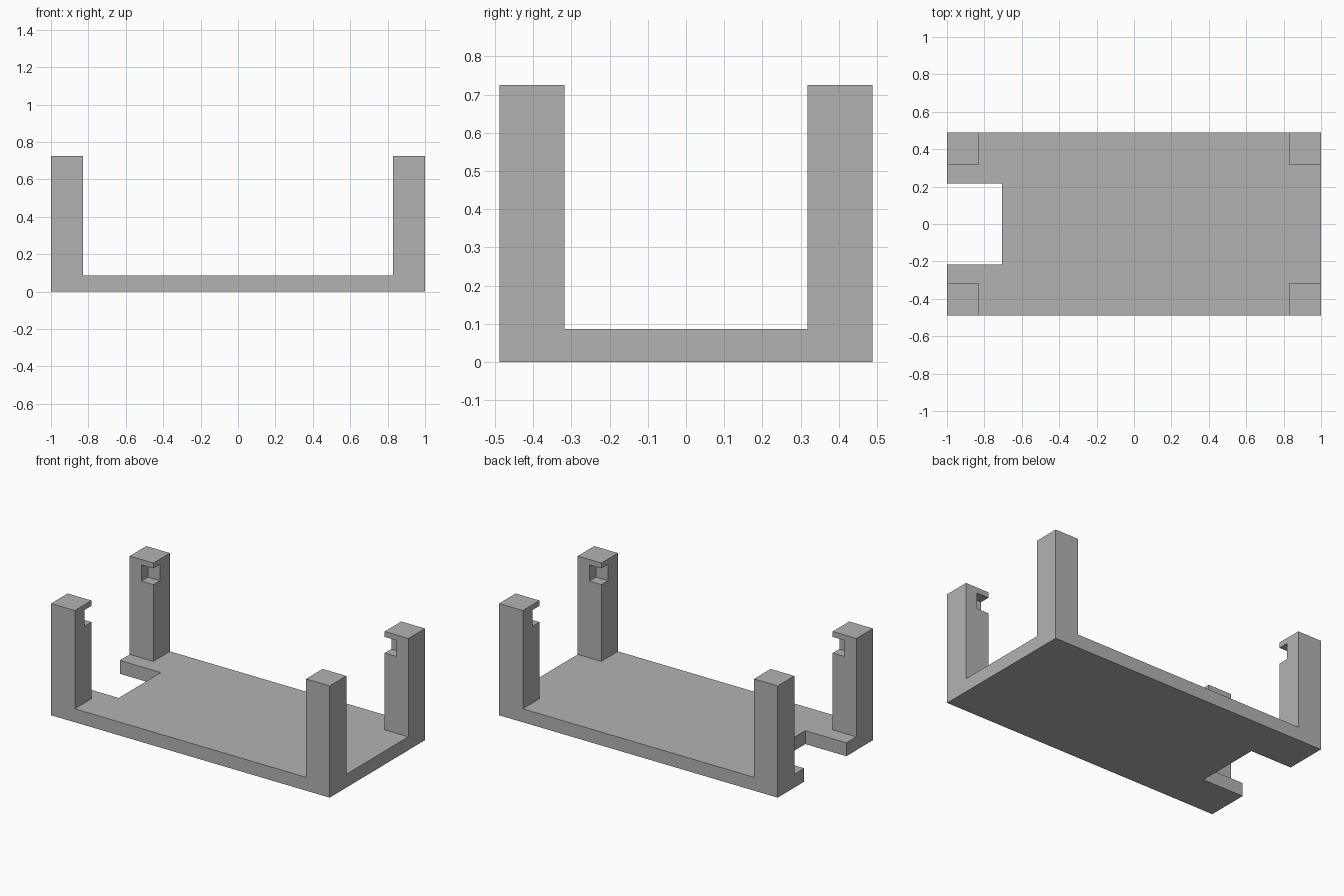
import bpy
import bmesh

if "Cube" in bpy.data.objects:
    bpy.data.objects.remove(bpy.data.objects["Cube"], do_unlink=True)

HALF_X, HALF_Y, HEIGHT = 1.0, 0.488, 0.725
PLATE = 0.087                           # base plate thickness
POST = 0.17                             # square corner post width
IN_X, IN_Y = HALF_X - POST, HALF_Y - POST
OVER = 0.2                              # cutter overshoot

grey = bpy.data.materials.new("plain grey")
grey.use_nodes = True
colour = (0.45, 0.45, 0.45, 1)
grey.diffuse_color = colour
grey.node_tree.nodes["Principled BSDF"].inputs["Base Color"].default_value = colour


def prism(name, outline, z0, z1):
    """Extrude a closed xy outline from z0 up to z1."""
    bm = bmesh.new()
    face = bm.faces.new([bm.verts.new((x, y, z0)) for x, y in outline])
    top = bmesh.ops.extrude_face_region(bm, geom=[face])["geom"]
    verts = [v for v in top if isinstance(v, bmesh.types.BMVert)]
    bmesh.ops.translate(bm, verts=verts, vec=(0, 0, z1 - z0))
    bmesh.ops.recalc_face_normals(bm, faces=bm.faces)
    mesh = bpy.data.meshes.new(name)
    bm.to_mesh(mesh)
    bm.free()
    mesh.materials.append(grey)
    obj = bpy.data.objects.new(name, mesh)
    bpy.context.collection.objects.link(obj)
    return obj


def box(name, x0, x1, y0, y1, z0, z1):
    return prism(name, [(x0, y0), (x1, y0), (x1, y1), (x0, y1)], z0, z1)


def cut(target, cutter):
    mod = target.modifiers.new(cutter.name, "BOOLEAN")
    mod.operation = "DIFFERENCE"
    mod.solver = "EXACT"
    mod.object = cutter
    cutter.hide_render = True
    bpy.context.view_layer.objects.active = target
    bpy.ops.object.modifier_apply(modifier=mod.name)
    bpy.data.objects.remove(cutter, do_unlink=True)


# Tray: a solid block carved down to a plate with four corner posts
tray = box("tray_with_posts", -HALF_X, HALF_X, -HALF_Y, HALF_Y, 0, HEIGHT)

# Cross-shaped cutter clears everything between the posts
a, b, fx, fy = IN_X, IN_Y, HALF_X + OVER, HALF_Y + OVER
cross = [(fx, -b), (fx, b), (a, b), (a, fy), (-a, fy), (-a, b),
         (-fx, b), (-fx, -b), (-a, -b), (-a, -fy), (a, -fy), (a, -b)]
cut(tray, prism("cross_cutter", cross, PLATE, HEIGHT + OVER))

# Rectangular opening in the right end of the plate
cut(tray, box("slot_cutter", -fx, -0.705, -0.216, 0.216, -OVER, OVER))

# Small notch in the inner corner of each post, below its cap
for sx in (-1, 1):
    for sy in (-1, 1):
        xs = sorted((sx * (IN_X - OVER), sx * (IN_X + 0.086)))
        ys = sorted((sy * (IN_Y - OVER), sy * (IN_Y + 0.068)))
        cut(tray, box("notch_cutter", *xs, *ys, 0.585, 0.69))
